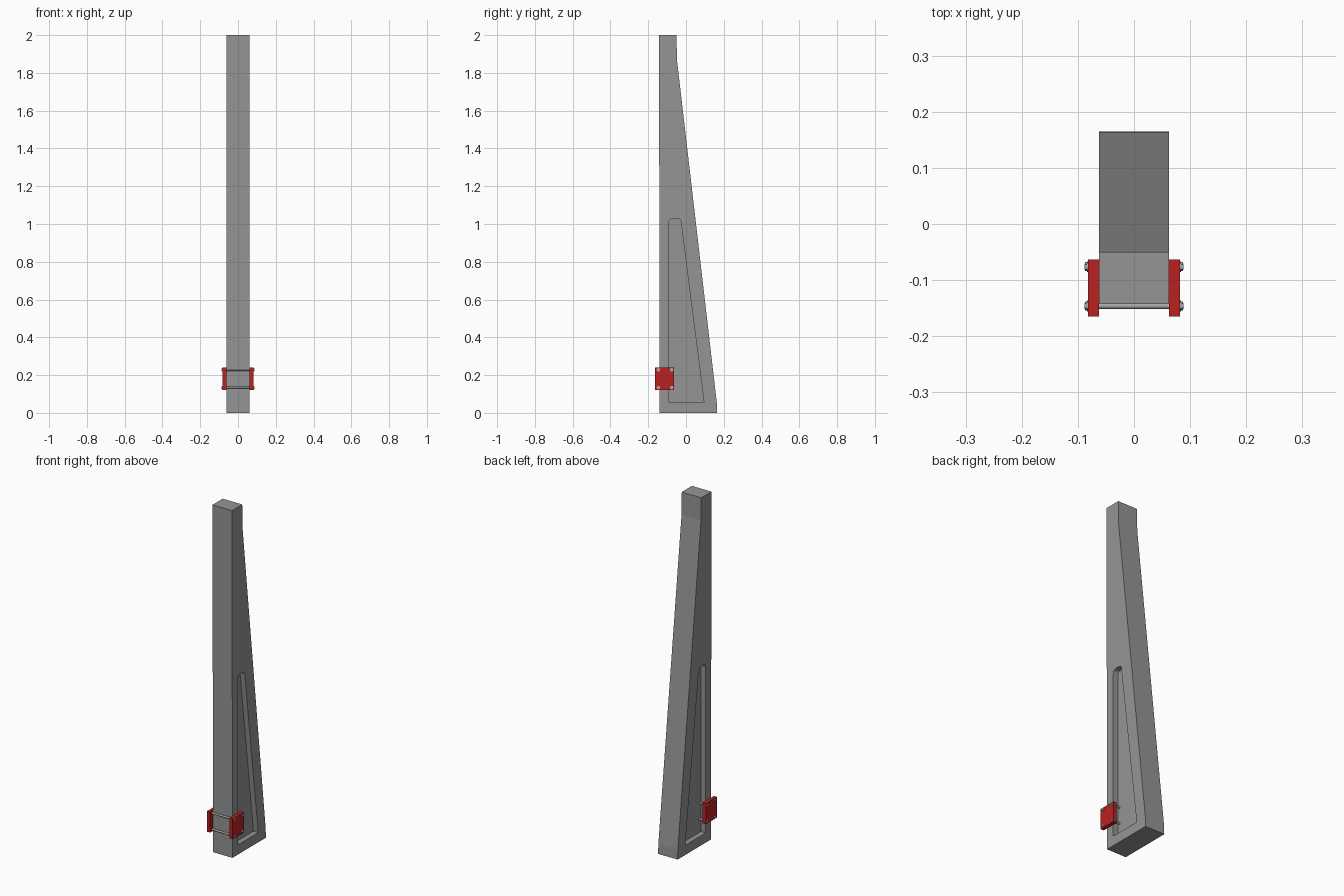
import bpy, bmesh, math
from mathutils import Matrix

if "Cube" in bpy.data.objects:
    bpy.data.objects.remove(bpy.data.objects["Cube"])


def material(name, colour):
    mat = bpy.data.materials.new(name)
    mat.diffuse_color = (*colour, 1)
    mat.use_nodes = True
    mat.node_tree.nodes["Principled BSDF"].inputs["Base Color"].default_value = mat.diffuse_color
    return mat


def mesh_object(name, bm, mat=None):
    bmesh.ops.recalc_face_normals(bm, faces=bm.faces)
    mesh = bpy.data.meshes.new(name)
    bm.to_mesh(mesh)
    bm.free()
    if mat:
        mesh.materials.append(mat)
    obj = bpy.data.objects.new(name, mesh)
    bpy.context.collection.objects.link(obj)
    return obj


def extrude_profile(name, points, x0, x1, mat=None):
    """Extrude a (y, z) outline along x."""
    bm = bmesh.new()
    face = bm.faces.new([bm.verts.new((x0, y, z)) for y, z in points])
    new = bmesh.ops.extrude_face_region(bm, geom=[face])["geom"]
    verts = [v for v in new if isinstance(v, bmesh.types.BMVert)]
    bmesh.ops.translate(bm, verts=verts, vec=(x1 - x0, 0, 0))
    return mesh_object(name, bm, mat)


def add_cylinder(bm, x0, x1, y, z, radius, sides):
    """Cylinder lying along x."""
    matrix = Matrix.Translation(((x0 + x1) / 2, y, z)) @ Matrix.Rotation(math.pi / 2, 4, 'Y')
    bmesh.ops.create_cone(bm, cap_ends=True, segments=sides, radius1=radius,
                          radius2=radius, depth=abs(x1 - x0), matrix=matrix)


HALF = 0.062      # half width of the post
POCKET = 0.03     # depth of the side recesses
dark = material("dark_grey", (0.3, 0.3, 0.3))
steel = material("steel_grey", (0.4, 0.4, 0.4))
red = material("red_paint", (0.5, 0.015, 0.015))

# Tapered post
post = extrude_profile("tapered_post", [
    (-0.139, 0), (0.165, 0), (0.163, 0.055), (-0.048, 1.87),
    (-0.05, 2), (-0.143, 2)], -HALF, HALF, dark)

# Recess with a rounded top on each side
recess = [(-0.09, 0.056), (0.095, 0.056)]
for i in range(11):
    a = math.pi * i / 10
    c, s = math.cos(a), math.sin(a)
    recess.append((-0.058 + 0.032 * math.copysign(abs(c) ** 0.75, c), 1.005 + 0.025 * abs(s) ** 0.75))
for side in (-1, 1):
    cutter = extrude_profile("recess_cutter", recess, side * (HALF - POCKET),
                             side * (HALF + 0.05), dark)
    cutter.hide_render = True
    mod = post.modifiers.new("recess", 'BOOLEAN')
    mod.operation, mod.solver, mod.object = 'DIFFERENCE', 'EXACT', cutter
    bpy.context.view_layer.objects.active = post
    bpy.ops.object.modifier_apply(modifier=mod.name)
    bpy.data.objects.remove(cutter)

# Red clamp plates
for side, label in ((-1, "left"), (1, "right")):
    extrude_profile(f"clamp_plate_{label}", [
        (-0.165, 0.122), (-0.063, 0.122), (-0.063, 0.24), (-0.165, 0.24)],
        side * HALF, side * (HALF + 0.02), red)

# Through bolts with a washer and hex nut at both ends
for y, row in ((-0.146, "front"), (-0.076, "rear")):
    for z, level in ((0.134, "lower"), (0.228, "upper")):
        bm = bmesh.new()
        add_cylinder(bm, -0.088, 0.088, y, z, 0.0055, 16)
        for side in (-1, 1):
            add_cylinder(bm, side * 0.081, side * 0.0835, y, z, 0.0095, 16)
            add_cylinder(bm, side * 0.0835, side * 0.0875, y, z, 0.008, 6)
        bolt = mesh_object(f"clamp_bolt_{row}_{level}", bm, steel)
        bpy.ops.object.select_all(action='DESELECT')
        bolt.select_set(True)
        bpy.context.view_layer.objects.active = bolt
        bpy.ops.object.shade_smooth_by_angle(angle=math.radians(30))
